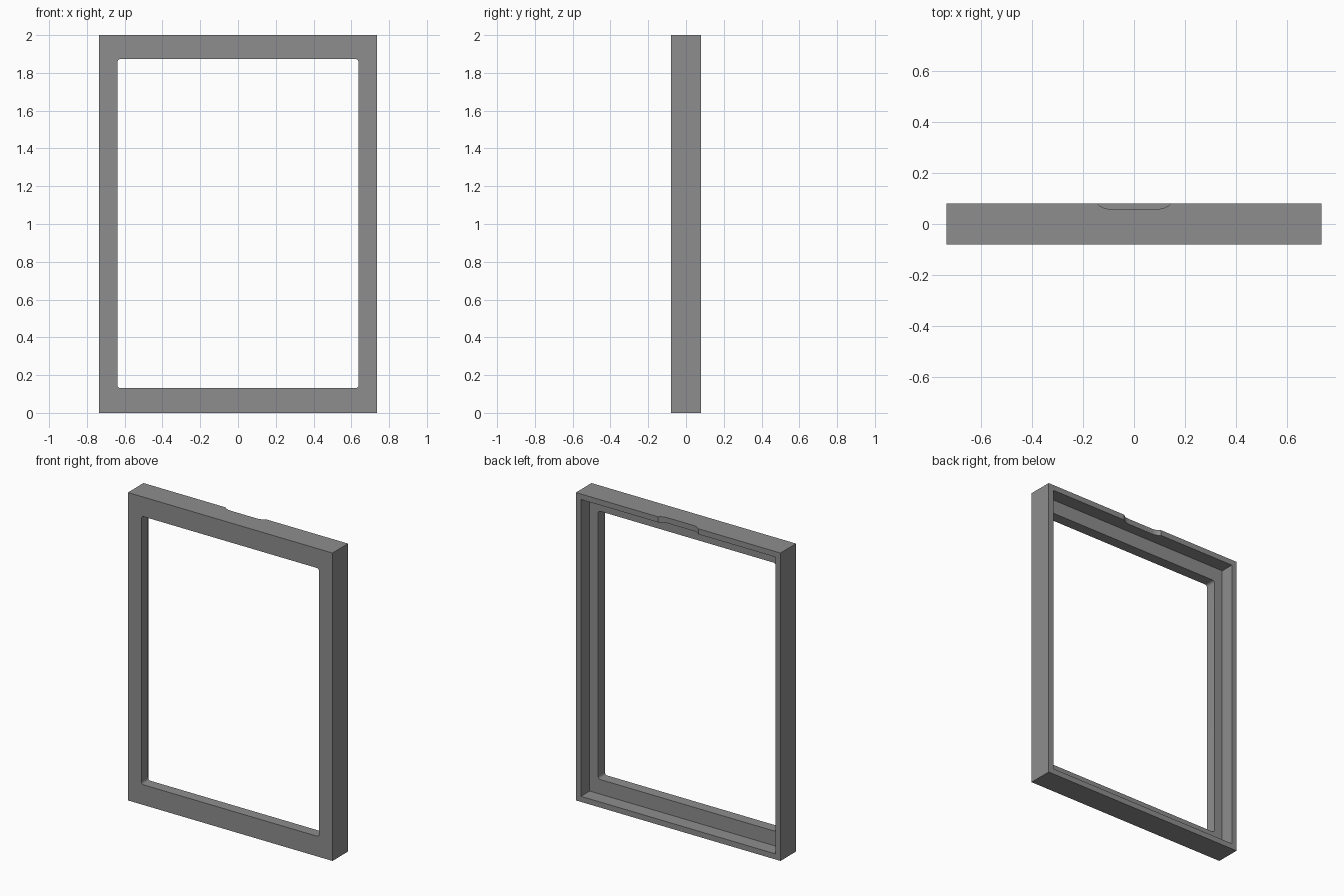
import bpy, bmesh, math

if "Cube" in bpy.data.objects:
    bpy.data.objects.remove(bpy.data.objects["Cube"])

W, H, D = 0.735, 2.0, 0.08      # half width, height, half depth
RIM = 0.036                     # thickness of the rear rim
FLOOR_Y = -0.01                 # depth of the rear recess floor

grey = bpy.data.materials.new("grey")
grey.diffuse_color = (0.27, 0.27, 0.27, 1)
grey.use_nodes = True
grey.node_tree.nodes["Principled BSDF"].inputs["Base Color"].default_value = grey.diffuse_color


def prism(name, points, axis, lo, hi):
    """Extrude a 2D outline along y (points are x, z) or z (points are x, y)."""
    bm = bmesh.new()
    place = (lambda u, v: (u, lo, v)) if axis == 'y' else (lambda u, v: (u, v, lo))
    face = bm.faces.new([bm.verts.new(place(u, v)) for u, v in points])
    new = bmesh.ops.extrude_face_region(bm, geom=[face])["geom"]
    step = (0, hi - lo, 0) if axis == 'y' else (0, 0, hi - lo)
    bmesh.ops.translate(bm, vec=step, verts=[g for g in new if isinstance(g, bmesh.types.BMVert)])
    bmesh.ops.recalc_face_normals(bm, faces=bm.faces)
    mesh = bpy.data.meshes.new(name)
    bm.to_mesh(mesh)
    bm.free()
    obj = bpy.data.objects.new(name, mesh)
    bpy.context.collection.objects.link(obj)
    mesh.materials.append(grey)
    return obj


def rectangle(x, z0, z1, r=0.0, steps=6):
    """Rectangle outline with optional rounded corners."""
    if r == 0:
        return [(-x, z0), (x, z0), (x, z1), (-x, z1)]
    pts = []
    for cx, cz, start in ((x - r, z1 - r, 0), (r - x, z1 - r, 90),
                          (r - x, z0 + r, 180), (x - r, z0 + r, 270)):
        for i in range(steps + 1):
            a = math.radians(start + 90 * i / steps)
            pts.append((cx + r * math.cos(a), cz + r * math.sin(a)))
    return pts


def notch_outline():
    """Shallow finger notch: flat bottom with an arc at each end."""
    r, flat, bottom = 0.068, 0.095, 0.059
    sweep = math.acos(1 - (D - bottom) / r)
    right = [(flat + r * math.sin(sweep * i / 8),
              bottom + r * (1 - math.cos(sweep * i / 8))) for i in range(9)]
    right.append((right[-1][0], D + 0.05))
    return [(-x, y) for x, y in reversed(right)] + right


# Solid block, then the rear recess, the window opening and the finger notch
frame = prism("frame", rectangle(W, 0, H), 'y', -D, D)
cutters = [
    prism("recess_cutter", rectangle(W - RIM, RIM, H - RIM), 'y', FLOOR_Y, D + 0.1),
    prism("opening_cutter", rectangle(0.638, 0.131, 1.873, 0.016), 'y', -D - 0.1, D + 0.2),
    prism("notch_cutter", notch_outline(), 'z', H - RIM - 0.02, H + 0.1),
]
for cutter in cutters:
    cutter.hide_render = True
    mod = frame.modifiers.new(cutter.name, 'BOOLEAN')
    mod.operation, mod.solver, mod.object = 'DIFFERENCE', 'EXACT', cutter

bpy.ops.object.select_all(action='DESELECT')
frame.select_set(True)
bpy.context.view_layer.objects.active = frame
for cutter in cutters:
    bpy.ops.object.modifier_apply(modifier=cutter.name)
    bpy.data.objects.remove(cutter)

# Smooth the small curves, keep the corners crisp
bpy.ops.object.shade_smooth_by_angle(angle=math.radians(30))
